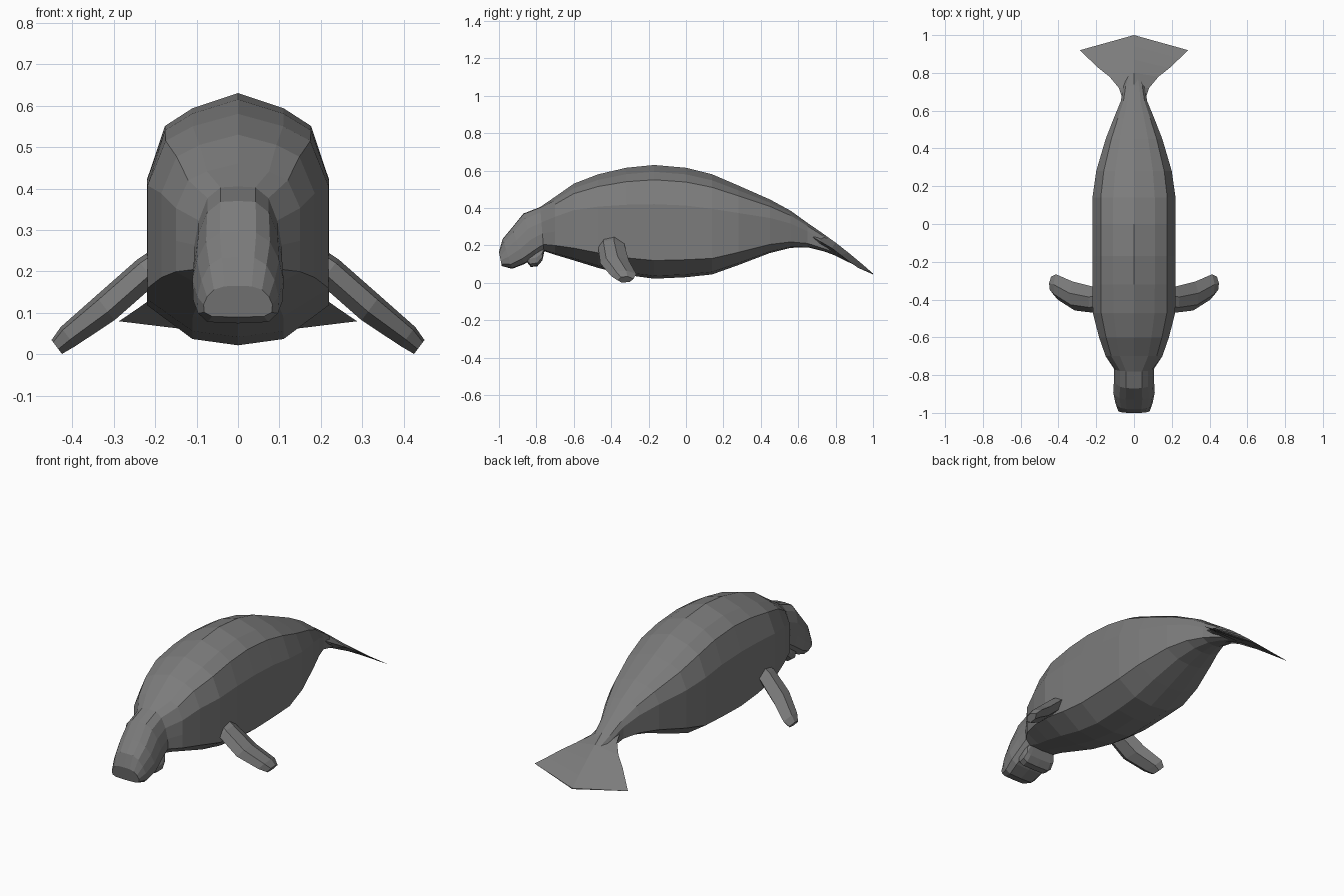
import bpy, bmesh
from mathutils import Vector

if "Cube" in bpy.data.objects:
    bpy.data.objects.remove(bpy.data.objects["Cube"])

skin = bpy.data.materials.new("grey skin")
skin.diffuse_color = (0.2, 0.2, 0.2, 1)
skin.use_nodes = True
skin.node_tree.nodes["Principled BSDF"].inputs["Base Color"].default_value = skin.diffuse_color


def loft(name, rings):
    """Skin a list of closed rings with equal point counts and cap both ends."""
    bm = bmesh.new()
    loops = [[bm.verts.new(p) for p in ring] for ring in rings]
    n = len(loops[0])
    for a, b in zip(loops, loops[1:]):
        for i in range(n):
            j = (i + 1) % n
            bm.faces.new((a[i], a[j], b[j], b[i]))
    bm.faces.new(loops[0])
    bm.faces.new(loops[-1])
    bmesh.ops.recalc_face_normals(bm, faces=bm.faces)
    mesh = bpy.data.meshes.new(name)
    bm.to_mesh(mesh)
    bm.free()
    mesh.materials.append(skin)
    obj = bpy.data.objects.new(name, mesh)
    bpy.context.collection.objects.link(obj)
    return obj


def section(profile, yt, zt, yb, zb, w):
    """Symmetric ring between a top point and a bottom point on the centre line."""
    right = [(w * u, yb + (yt - yb) * h, zb + (zt - zb) * h) for u, h in profile]
    return right + [(-x, y, z) for x, y, z in right[-2:0:-1]]


# Half profiles: (share of half width, share of height)
BODY = [(0, 1), (.5, .94), (.8, .87), (1, .655), (1, .4), (1, .16), (.5, .025), (0, 0)]
HEAD = [(0, 1), (.4, .99), (.7, .88), (.9, .65), (1, .4), (.98, .15), (.75, .02), (0, 0)]

# Head: top y, top z, bottom y, bottom z, half width
head = [(-1.0, .165, -.985, .09, .083), (-.98, .235, -.93, .075, .098),
        (-.93, .295, -.865, .10, .11), (-.87, .37, -.80, .14, .106),
        (-.78, .405, -.76, .17, .105)]
# Trunk: y, top z, bottom z, half width
trunk = [(-.70, .46, .15, .15), (-.60, .53, .12, .185), (-.47, .58, .08, .218),
         (-.32, .615, .042, .22), (-.17, .63, .022, .22), (0, .615, .03, .22),
         (.14, .58, .045, .22), (.28, .52, .095, .2), (.45, .445, .16, .15),
         (.56, .385, .187, .107), (.65, .32, .19, .07), (.73, .265, .17, .055),
         (.80, .21, .15, .03)]
loft("body", [section(HEAD, *s) for s in head]
     + [section(BODY, y, zt, y, zb, w) for y, zt, zb, w in trunk])

# Lower jaw hanging behind the muzzle
jaw = [(-.87, .17, -.862, .125, .075), (-.85, .19, -.83, .085, .09),
       (-.80, .21, -.795, .088, .095), (-.77, .22, -.768, .12, .09),
       (-.74, .22, -.755, .18, .07)]
loft("lower_jaw", [section(HEAD, *s) for s in jaw])

# Tail fluke: centre y, top z, bottom z, edge y, edge z, half width
fluke = [(.64, .315, .20, .66, .255, .06), (.72, .272, .175, .72, .22, .08),
         (.80, .215, .145, .78, .185, .13), (.87, .16, .11, .825, .15, .187),
         (.94, .102, .077, .875, .112, .24), (1.0, .05, .045, .92, .08, .287)]
loft("tail_fluke", [[(-w, ye, ze), (0, yc, zt), (w, ye, ze), (0, yc, zb)]
                    for yc, zt, zb, ye, ze, w in fluke])


# Flippers: x, leading y, trailing y, z, half thickness
def flipper_ring(x, lead, trail, z, t):
    up = Vector((.6, 0, .8)) * t
    at = lambda f, s: Vector((x, lead + (trail - lead) * f, z)) + up * s
    return [at(0, -.3), at(.2, .7), at(.6, 1), at(1, .2), at(.75, -.8), at(.25, -1)]


flipper = loft("flippers", [flipper_ring(*s) for s in (
    (.14, -.45, -.33, .255, .035), (.22, -.47, -.33, .20, .037),
    (.32, -.458, -.305, .112, .037), (.41, -.40, -.266, .043, .029),
    (.437, -.365, -.28, .018, .021))])
flipper.modifiers.new("mirror", 'MIRROR')
